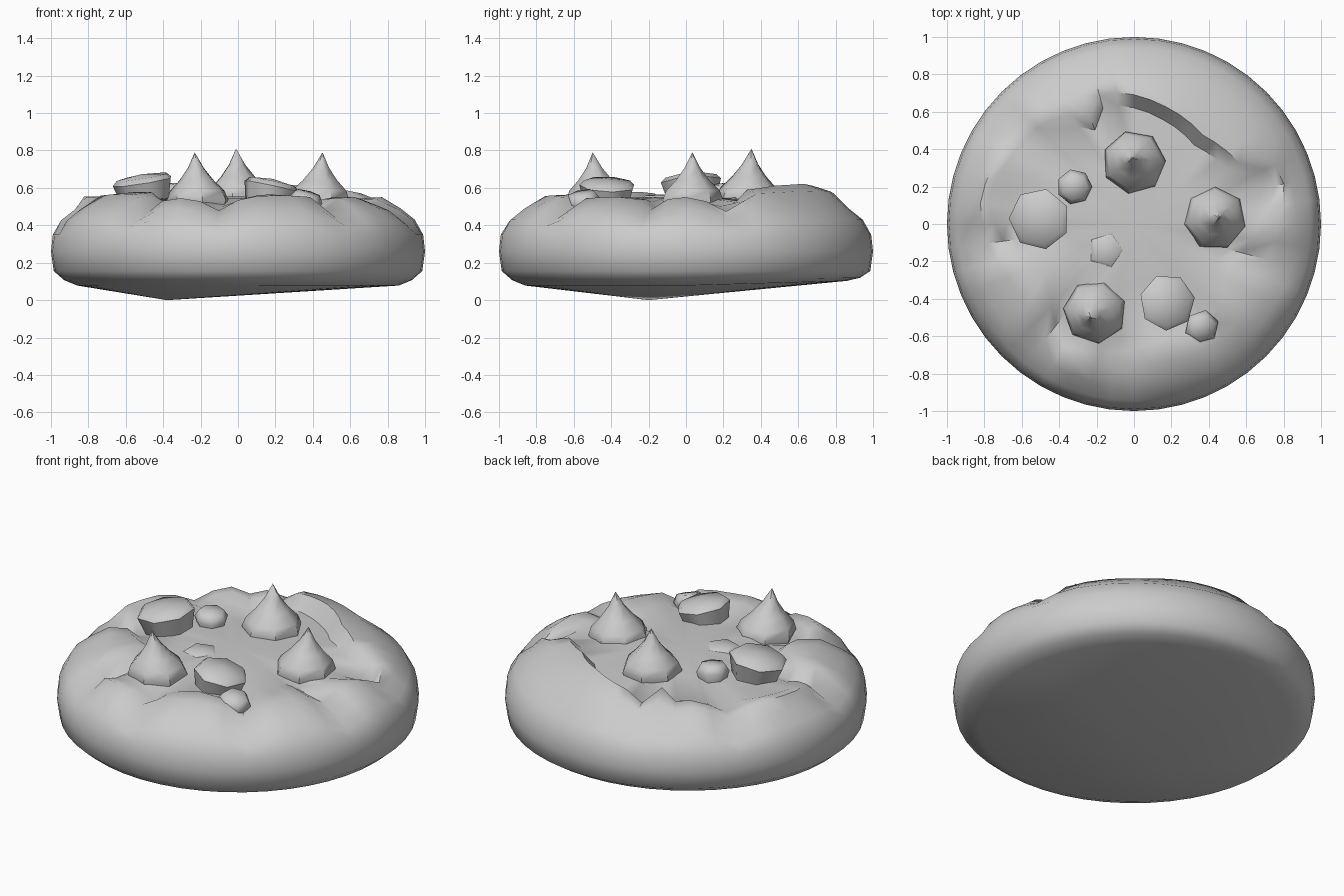
import bpy, bmesh, math
from mathutils import Matrix, Vector, Euler

if "Cube" in bpy.data.objects:
    bpy.data.objects.remove(bpy.data.objects["Cube"])

# angle (deg) -> inner edge radius of the raised rim, height of its crest
RIM = [(0, .62, .545), (15, .74, .53), (22, .72, .54), (30, .60, .59), (52, .55, .612),
       (75, .60, .622), (97, .66, .60), (105, .66, .58), (112, .56, .60), (125, .66, .57),
       (150, .70, .555), (172, .74, .555), (187, .66, .56), (195, .60, .575), (212, .49, .58),
       (225, .58, .57), (240, .70, .53), (262, .64, .54), (285, .58, .565), (305, .64, .555),
       (318, .57, .54), (335, .49, .55), (360, .62, .545)]
# cracks through the rim, on mesh spokes: angle, half width (deg), depth
CRACKS = [(105, 8, .05), (15, 10, .07), (345, 9, .07), (307.5, 8, .07), (262.5, 10, .07),
          (232.5, 9, .08), (187.5, 8, .08), (142.5, 11, .07), (120, 8, .04)]


def rim_at(a):
    for (a0, r0, h0), (a1, r1, h1) in zip(RIM, RIM[1:]):
        if a0 <= a <= a1:
            t = (a - a0) / (a1 - a0)
            return r0 + (r1 - r0) * t, h0 + (h1 - h0) * t


def crack_at(a):
    return sum(d * max(0, 1 - abs((a - c + 180) % 360 - 180) / w) for c, w, d in CRACKS)


def finish(name, bm, angle):
    bmesh.ops.recalc_face_normals(bm, faces=bm.faces)
    me = bpy.data.meshes.new(name)
    bm.to_mesh(me)
    bm.free()
    ob = bpy.data.objects.new(name, me)
    bpy.context.collection.objects.link(ob)
    bpy.ops.object.select_all(action='DESELECT')
    ob.select_set(True)
    bpy.context.view_layer.objects.active = ob
    bpy.ops.object.shade_smooth_by_angle(angle=math.radians(angle))
    return ob


def skin(bm, rings, start, end):
    """Bridge equal rings and close both ends with a fan."""
    n = len(rings[0])
    for i in range(n):
        j = (i + 1) % n
        for a, b in zip(rings, rings[1:]):
            bm.faces.new((a[i], a[j], b[j], b[i]))
        bm.faces.new((start, rings[0][j], rings[0][i]))
        bm.faces.new((end, rings[-1][i], rings[-1][j]))


# cookie body: cracked rim, sunken middle, shallow off-centre underside
def cookie_body():
    bm = bmesh.new()
    n = 48
    cols = []
    for k in range(n):
        a = 360 * k / n
        ri, h = rim_at(a)
        c = crack_at(a)
        ro = ri + .05
        t = math.radians(a)
        back = .025 * max(0, math.sin(t))      # underside lifts towards the back
        prof = [(ri * .55, .547), (ri - .02, .53 - c * .4), (ro, h - c),
                (ro + (.87 - ro) * .5, h * .45 + .305 - c), (.87, .49 - c * .8),
                (.945, .43 - c * .5), (.99, .35), (1, .26), (.985, .155),
                (.93, .107 + back * .5), (.86, .078 + back)]
        cols.append([bm.verts.new((r * math.cos(t), r * math.sin(t), z)) for r, z in prof])
    rings = list(zip(*cols))
    skin(bm, rings, bm.verts.new((0, 0, .555)), bm.verts.new((-.38, -.2, 0)))
    finish("cookie_body", bm, 50)


# chips: lathed with few sides, profile runs bottom to top
def chip(name, loc, prof, sides=7, tilt=(0, 0, 0), tip=(0, 0), angle=45):
    bm = bmesh.new()
    rings = []
    for r, z in prof[:-1]:
        s = z / prof[-1][1] if z > 0 else 0
        rings.append([bm.verts.new((r * math.cos(math.tau * i / sides) + tip[0] * s,
                                    r * math.sin(math.tau * i / sides) + tip[1] * s, z))
                      for i in range(sides)])
    top = bm.verts.new((tip[0], tip[1], prof[-1][1]))
    skin(bm, rings, bm.verts.new((0, 0, prof[0][1])), top)
    rot = Euler([math.radians(v) for v in tilt]).to_matrix().to_4x4()
    bm.transform(Matrix.Translation(Vector(loc)) @ rot)
    finish(name, bm, angle)


cookie_body()

PEAKED = [(.15, -.06), (.17, -.005), (.15, .045), (.095, .10), (.045, .165), (0, .25)]
for i, (x, y, z, tx, ty) in enumerate([(-.21, -.47, .54, -.03, -.02), (.43, .03, .54, .02, -.01),
                                       (0, .33, .56, .01, .02)]):
    chip(f"peaked_chip_{i}", (x, y, z), PEAKED, 7, (0, 0, 20 + 17 * i), (tx, ty))

# worn chips, nearly flat on top and tilted into the dough
FLAT = [(.13, -.08), (.165, .04), (.14, .065), (0, .08)]
chip("flat_chip_left", (-.50, .03, .595), FLAT, 7, (0, -10, 25), angle=50)
chip("flat_chip_front", (.17, -.42, .57), [(r * .92, z) for r, z in FLAT], 7, (0, 12, 10), angle=50)

# small broken pieces
BIT = [(.07, -.06), (.095, .01), (.07, .05), (0, .055)]
chip("small_chip_left", (-.32, .20, .57), BIT, 7, (5, 5, 0), angle=60)
chip("small_chip_front", (.36, -.55, .525), BIT, 6, (15, 10, 20), angle=60)
chip("small_chip_middle", (-.15, -.14, .53), [(.1, -.03), (.1, .015), (.08, .03), (0, .035)], 5)
